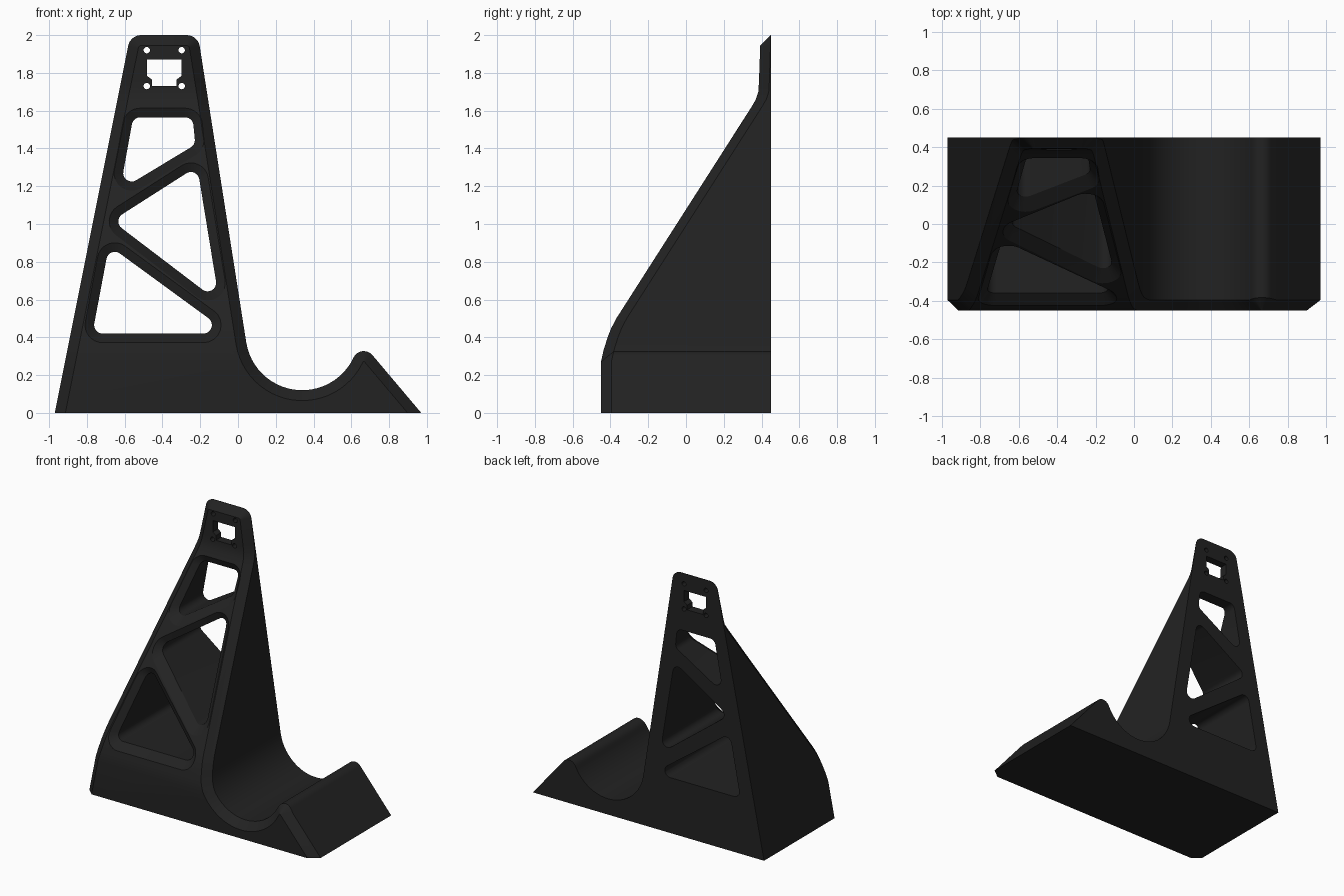
import bpy, bmesh
from math import cos, sin, tan, atan2, pi, radians
from mathutils import Vector

if "Cube" in bpy.data.objects:
    bpy.data.objects.remove(bpy.data.objects["Cube"])

BACK = 0.45
CH = 0.055       # outer chamfer
HOLE_CH = 0.048  # window chamfer

# Front surface seen from the side: (z, y)
SIDE = [(0, -.45), (.27, -.45), (.33, -.437), (.40, -.415), (.45, -.395), (.50, -.369),
        (1.62, .347), (1.66, .370), (1.70, .383), (1.75, .386), (2.0, .395)]


def front_y(z):
    for (z0, y0), (z1, y1) in zip(SIDE, SIDE[1:]):
        if z <= z1:
            return y0 + (y1 - y0) * (z - z0) / (z1 - z0)
    return SIDE[-1][1]


def arc(c, r, a0, a1, n):
    return [Vector((c[0] + r * cos(a0 + (a1 - a0) * i / n),
                    c[1] + r * sin(a0 + (a1 - a0) * i / n))) for i in range(n + 1)]


def fillet(a, p, b, r, n=8):
    a, p, b = Vector(a), Vector(p), Vector(b)
    u, v = (a - p).normalized(), (b - p).normalized()
    half = u.angle(v) / 2
    c = p + (u + v).normalized() * r / sin(half)
    s, e = p + u * r / tan(half) - c, p + v * r / tan(half) - c
    a0 = atan2(s.y, s.x)
    d = (atan2(e.y, e.x) - a0 + pi) % (2 * pi) - pi
    return arc(c, r, a0, a0 + d, n)


def rounded(pts, r):
    out = []
    for i, p in enumerate(pts):
        out += fillet(pts[i - 1], p, pts[(i + 1) % len(pts)], r)
    return out


def offset(pts, d, fixed_last=False):
    """Grow (d > 0) or shrink a closed outline; optionally keep its closing edge in place."""
    n = len(pts)
    area = sum(pts[i - 1].cross(pts[i]) for i in range(n))
    sign = 1 if area > 0 else -1
    norms, dist = [], [d] * n
    for i in range(n):
        e = (pts[(i + 1) % n] - pts[i]).normalized()
        norms.append(Vector((e.y, -e.x)) * sign)
    if fixed_last:
        dist[-1] = 0
    out = []
    for i in range(n):
        n1, n2, d1, d2 = norms[i - 1], norms[i], dist[i - 1], dist[i]
        det = n1.cross(n2)
        if abs(det) < 1e-3:
            out.append(pts[i] + n1 * d1)
        else:
            out.append(pts[i] + Vector((d1 * n2.y - d2 * n1.y, d2 * n1.x - d1 * n2.x)) / det)
    return out


# Front outline: tower, round cradle and small rounded lip
tl, tr = (-.57, 2.0), (-.212, 2.0)
outline = [Vector((-.97, 0))]
outline += fillet((-.97, 0), tl, tr, .07)
outline += fillet(tl, tr, (.044, .373), .07)
outline += arc((.34, .42), .30, radians(189), radians(334.9), 24)
outline += arc((.666, .267), .06, radians(154.9), radians(40.2), 12)[1:]
outline.append(Vector((.97, 0)))

# Truss windows
windows = [
    rounded([(-.555, 1.565), (-.24, 1.565), (-.226, 1.42), (-.625, 1.18)], .045),
    rounded([(-.667, 1.017), (-.216, 1.305), (-.098, .584)], .045),
    rounded([(-.683, .886), (-.045, .42), (-.771, .42)], .045),
]

# Mounting plate openings: stepped square and four screw holes
plate = [[Vector(p) for p in [(-.483, 1.87), (-.298, 1.87), (-.298, 1.785), (-.318, 1.765),
                              (-.318, 1.73), (-.463, 1.73), (-.463, 1.765), (-.483, 1.785)]]]
for x in (-.483, -.298):
    for z in (1.92, 1.73):
        plate.append(arc((x, z), .017, 0, 2 * pi, 16)[:-1])
# keep the lower opening clear of the two lower screw holes
plate[0][4].x = plate[0][3].x = -.325
plate[0][5].x = plate[0][6].x = -.456

bm = bmesh.new()


def ring(pts, y):
    vs = [bm.verts.new((p.x, y, p.y)) for p in pts]
    return vs, [bm.edges.new((vs[i], vs[(i + 1) % len(vs)])) for i in range(len(vs))]


def chamfer(pts, d, depth, fixed_last=False):
    inner, edges = ring(offset(pts, d, fixed_last), 0)
    outer = [bm.verts.new((p.x, depth, p.y)) for p in pts]
    n = len(pts)
    for i in range(n - 1 if fixed_last else n):
        j = (i + 1) % n
        bm.faces.new((outer[i], outer[j], inner[j], inner[i]))
    return edges


# Flat front panel with chamfer depth stored in y
panel = chamfer(outline, -CH, CH, True)
for w in windows:
    panel += chamfer(w, HOLE_CH, HOLE_CH)
for p in plate:
    panel += ring(p, 0)[1]
bmesh.ops.triangle_fill(bm, edges=panel, use_beauty=True, normal=(0, -1, 0))

# Slice at each bend height, then push the panel onto the side profile
for z, _ in SIDE[1:-1]:
    bmesh.ops.bisect_plane(bm, geom=bm.verts[:] + bm.edges[:] + bm.faces[:], dist=1e-5,
                           plane_co=(0, 0, z), plane_no=(0, 0, 1))
for v in bm.verts:
    v.co.y = min(v.co.y + front_y(v.co.z), BACK - .003)

# Walls straight to the back, and the flat back face
rim = [e for e in bm.edges if e.is_boundary]
geom = bmesh.ops.extrude_edge_only(bm, edges=rim)["geom"]
for v in geom:
    if isinstance(v, bmesh.types.BMVert):
        v.co.y = BACK
back = [e for e in geom if isinstance(e, bmesh.types.BMEdge)
        and e.is_boundary and all(v.co.y == e.verts[0].co.y for v in e.verts)]
bmesh.ops.triangle_fill(bm, edges=back, use_beauty=True, normal=(0, 1, 0))
bmesh.ops.recalc_face_normals(bm, faces=bm.faces[:])

mesh = bpy.data.meshes.new("stand_body")
bm.to_mesh(mesh)
bm.free()
stand = bpy.data.objects.new("stand_body", mesh)
bpy.context.collection.objects.link(stand)

mat = bpy.data.materials.new("black_plastic")
mat.diffuse_color = (.016, .016, .016, 1)
mat.use_nodes = True
mat.node_tree.nodes["Principled BSDF"].inputs["Base Color"].default_value = mat.diffuse_color
mesh.materials.append(mat)

bpy.context.view_layer.objects.active = stand
stand.select_set(True)
bpy.ops.object.shade_smooth_by_angle(angle=radians(25))
